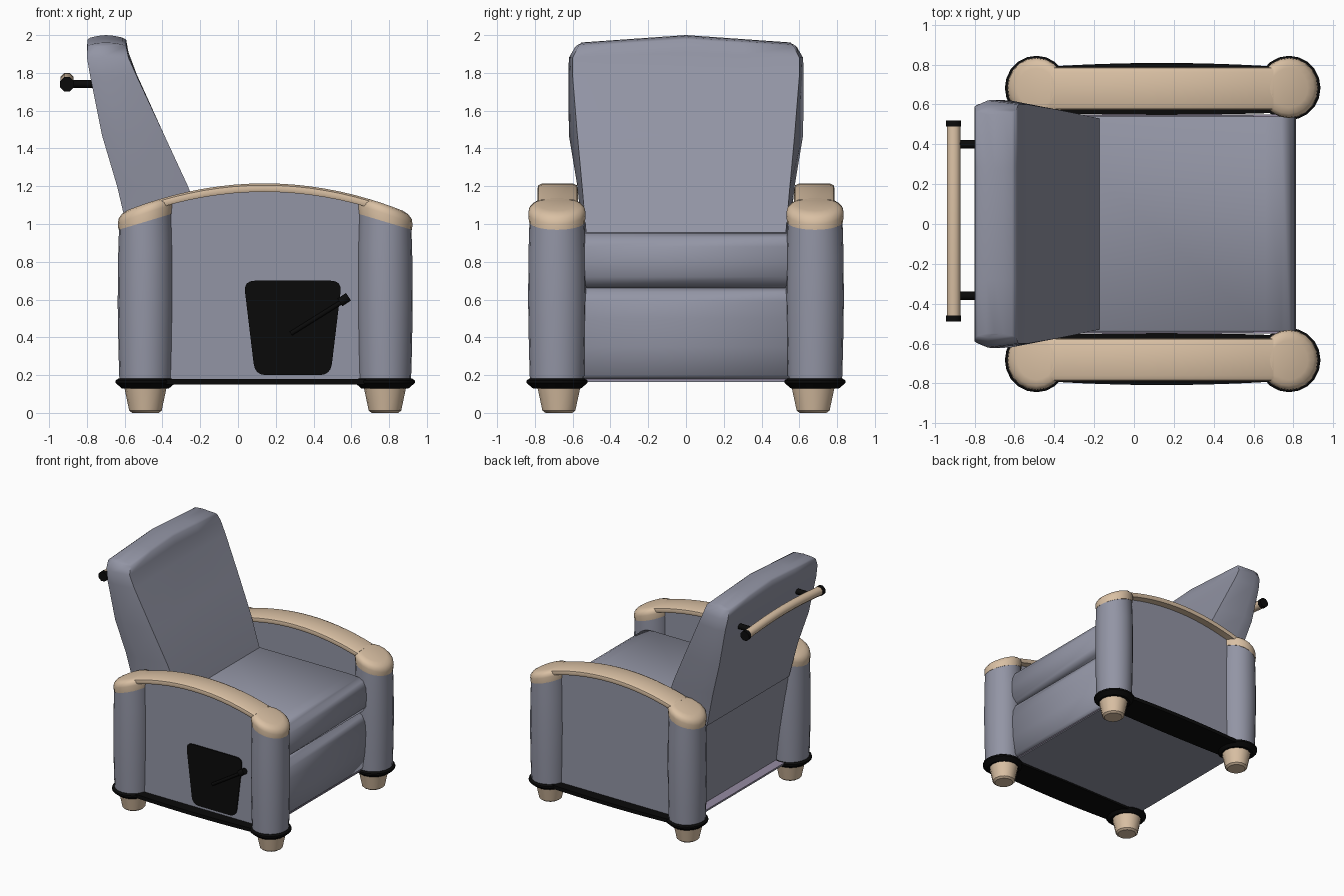
import bpy, bmesh, math
from mathutils import Vector

if "Cube" in bpy.data.objects:
    bpy.data.objects.remove(bpy.data.objects["Cube"])


def mat(name, rgb):
    m = bpy.data.materials.new(name)
    m.diffuse_color = (*rgb, 1)
    m.use_nodes = True
    m.node_tree.nodes["Principled BSDF"].inputs["Base Color"].default_value = m.diffuse_color
    return m


FABRIC = mat("blue grey fabric", (0.29, 0.30, 0.375))
WOOD = mat("light wood", (0.70, 0.53, 0.37))
BLACK = mat("black plastic", (0.003, 0.003, 0.003))
UNDER = mat("mauve underside", (0.30, 0.26, 0.36))


def loft(name, rings, material, angle=35, top=True):
    """Skin a list of equal-length closed rings and cap the ends."""
    bm = bmesh.new()
    vs = [[bm.verts.new(p) for p in r] for r in rings]
    n = len(vs[0])
    for a, b in zip(vs, vs[1:]):
        for i in range(n):
            j = (i + 1) % n
            bm.faces.new((a[i], a[j], b[j], b[i]))
    bm.faces.new(vs[0])
    if top:
        bm.faces.new(vs[-1])
    bmesh.ops.remove_doubles(bm, verts=bm.verts, dist=1e-5)
    bmesh.ops.recalc_face_normals(bm, faces=bm.faces)
    me = bpy.data.meshes.new(name)
    bm.to_mesh(me)
    bm.free()
    ob = bpy.data.objects.new(name, me)
    bpy.context.collection.objects.link(ob)
    me.materials.append(material)
    bpy.ops.object.select_all(action='DESELECT')
    ob.select_set(True)
    bpy.context.view_layer.objects.active = ob
    bpy.ops.object.shade_smooth_by_angle(angle=math.radians(angle))
    return ob


def circle(cx, cy, r, z, n=20, wide=1.04):
    """Horizontal ring, slightly wider in y; z is a number or a function of x."""
    pts = []
    for i in range(n):
        a = 2 * math.pi * i / n
        x = cx + r * math.cos(a)
        pts.append((x, cy + r * wide * math.sin(a), z(x) if callable(z) else z))
    return pts


def tube(name, path, r, material, n=8):
    """Round bar through a list of points."""
    path = [Vector(p) for p in path]
    q = (path[-1] - path[0]).to_track_quat('Z', 'Y')
    return loft(name, [[p + q @ Vector((r * math.cos(2 * math.pi * (i + .5) / n),
                                        r * math.sin(2 * math.pi * (i + .5) / n), 0))
                        for i in range(n)] for p in path], material, 50)


def cushion(name, prof, w, material, inset=0.006):
    """Side profile (x, z) pulled across y, with softened ends."""
    c = sum((Vector(p) for p in prof), Vector((0, 0))) / len(prof)
    rings = []
    for y, d in ((-w, inset), (-w + inset, 0), (w - inset, 0), (w, inset)):
        rings.append([(p[0] - math.copysign(d, p[0] - c.x), y,
                       p[1] - math.copysign(d, p[1] - c.y)) for p in prof])
    return loft(name, rings, material, 50)


def arch(x):
    return 1.215 - 0.27 * (x - 0.14) ** 2


def bulge(x):
    return max(0, 1 - ((x - 0.14) / 0.64) ** 2)


XS = [-0.42 + 1.12 * i / 14 for i in range(15)]

# Arms: posts, caps, feet, panel, rail and base strip on both sides
for s, side in ((-1, "right"), (1, "left")):
    cy = s * 0.683
    for cx, d, end in ((-0.49, 1, "rear"), (0.778, -1, "front")):
        tag = f"{end}_{side}"

        def low(x):
            return 0.97 + 0.3 * (d * (x - cx) + 0.14)

        def level(t):
            return lambda x: 0.17 + t * (low(x) + 0.01 - 0.17)

        loft("arm_post_" + tag, [circle(cx, cy, r, level(t)) for t, r in
             ((0, .138), (.2, .143), (.5, .147), (.8, .145), (1, .14))], FABRIC)
        loft("arm_cap_" + tag,
             [circle(cx, cy, .143, low)] +
             [circle(cx, cy, r, lambda x, k=k: arch(x) - k) for r, k in
              ((.146, .05), (.142, .025), (.125, .008), (.095, 0))], WOOD, 50)
        loft("base_disc_" + tag, [circle(cx, cy, r, z, wide=1.02) for r, z in
             ((.125, .13), (.158, .158), (.158, .172), (.143, .182))], BLACK)
        loft("foot_" + tag, [circle(cx, cy - s * .01, r, z, 14) for r, z in
             ((.07, 0), (.086, .012), (.112, .135))], WOOD)

    # side panel, set back under the rail
    loft("arm_panel_" + side, [[(x, s * y, z) for y, z in (
        (.64, .17), (.72, .17), (.72, arch(x) - .03), (.64, arch(x) - .03))]
        for x in XS], FABRIC)
    loft("arm_rail_" + side, [[(x, s * y, arch(x) - k) for y, k in
         ((.58, .045), (.573, .03), (.578, .01), (.6, 0), (.76, 0),
          (.782, .01), (.787, .03), (.78, .045))] for x in XS], WOOD, 50)
    loft("base_strip_" + side, [[(x, s * (.56 - .012 * bulge(x)), z) for z in (.15, .18)] +
         [(x, s * (.785 + .023 * bulge(x)), z) for z in (.18, .15)] for x in XS], BLACK)

# Seat cushion, leg rest and lower back
cushion("seat_cushion", [(-.5, .66), (.73, .66), (.775, .675), (.805, .72), (.812, .80),
                         (.805, .88), (.78, .93), (.74, .95), (.66, .957), (-.5, .955)],
        .54, FABRIC)
cushion("leg_rest", [(.5, .178), (.75, .178), (.775, .2), (.798, .35), (.806, .5),
                     (.798, .59), (.775, .64), (.73, .665), (.5, .665)], .54, FABRIC)
cushion("lower_body", [(-.45, .18), (.6, .18), (.6, .7), (-.5, .925), (-.565, .925)],
        .545, FABRIC, 0)
cushion("underside_plate", [(-.53, .164), (.75, .164), (.75, .172), (-.53, .172)],
        .55, FABRIC, 0)
cushion("underside_lining", [(-.53, .172), (.755, .172), (.755, .179), (-.53, .179)],
        .55, UNDER, 0)


# Backrest: stacked six-sided sections with a crowned top
def section(z, xf, xb, w, wf, wb, crown):
    half = [(xf, 0), (xf, w * .5), (xf, wf), (xb * .7 + xf * .3, w),
            (xb, wb), (xb, w * .5), (xb, 0)]
    pts = half + [(x, -y) for x, y in half[-2:0:-1]]
    return [(x, y, z + crown * (1 - abs(y) / w)) for x, y in pts]


loft("backrest", [section(*a) for a in (
    (.91, -.155, -.572, .545, .525, .54, 0), (1.2, -.265, -.64, .575, .55, .56, 0),
    (1.47, -.39, -.72, .62, .575, .59, 0), (1.78, -.535, -.782, .623, .60, .60, .01),
    (1.88, -.58, -.80, .62, .60, .59, .03), (1.94, -.592, -.797, .585, .57, .57, .036),
    (1.95, -.612, -.782, .57, .56, .56, .037), (1.958, -.655, -.74, .555, .55, .55, .038),
    (1.961, -.70, -.70, .555, .55, .55, .039))], FABRIC, 65, top=False)

# Push bar behind the backrest
bar = [(-.905, -.47 + .97 * i / 8, 1.74 + .025 * math.sin(math.pi * i / 8)) for i in range(9)]
tube("push_bar", bar, .037, WOOD)
for y0, y1 in ((-.49, -.458), (.488, .52)):
    tube("push_bar_end", [(-.905, y0, 1.74), (-.905, y1, 1.74)], .041, BLACK)
for y in (-.36, .40):
    tube("push_bar_bracket", [(-.90, y, 1.742), (-.74, y, 1.742)], .023, BLACK)

# Release lever and its dark plate on the right arm
corners = [(.09, .20), (.49, .20), (.55, .70), (.03, .70)]
plate = []
for i, c in enumerate(corners):
    c = Vector(c)
    a = c + (Vector(corners[i - 1]) - c).normalized() * .06
    b = c + (Vector(corners[(i + 1) % 4]) - c).normalized() * .06
    plate += [a * (1 - t) ** 2 + c * 2 * t * (1 - t) + b * t * t for t in (0, .25, .5, .75, 1)]
loft("lever_plate", [[(p.x, y, p.y) for p in plate] for y in (-.715, -.728)], BLACK)
tube("lever_arm", [(.28, -.735, .42), (.56, -.745, .595)], .013, BLACK)
tube("lever_grip", [(.54, -.745, .585), (.585, -.745, .615)], .026, BLACK)
